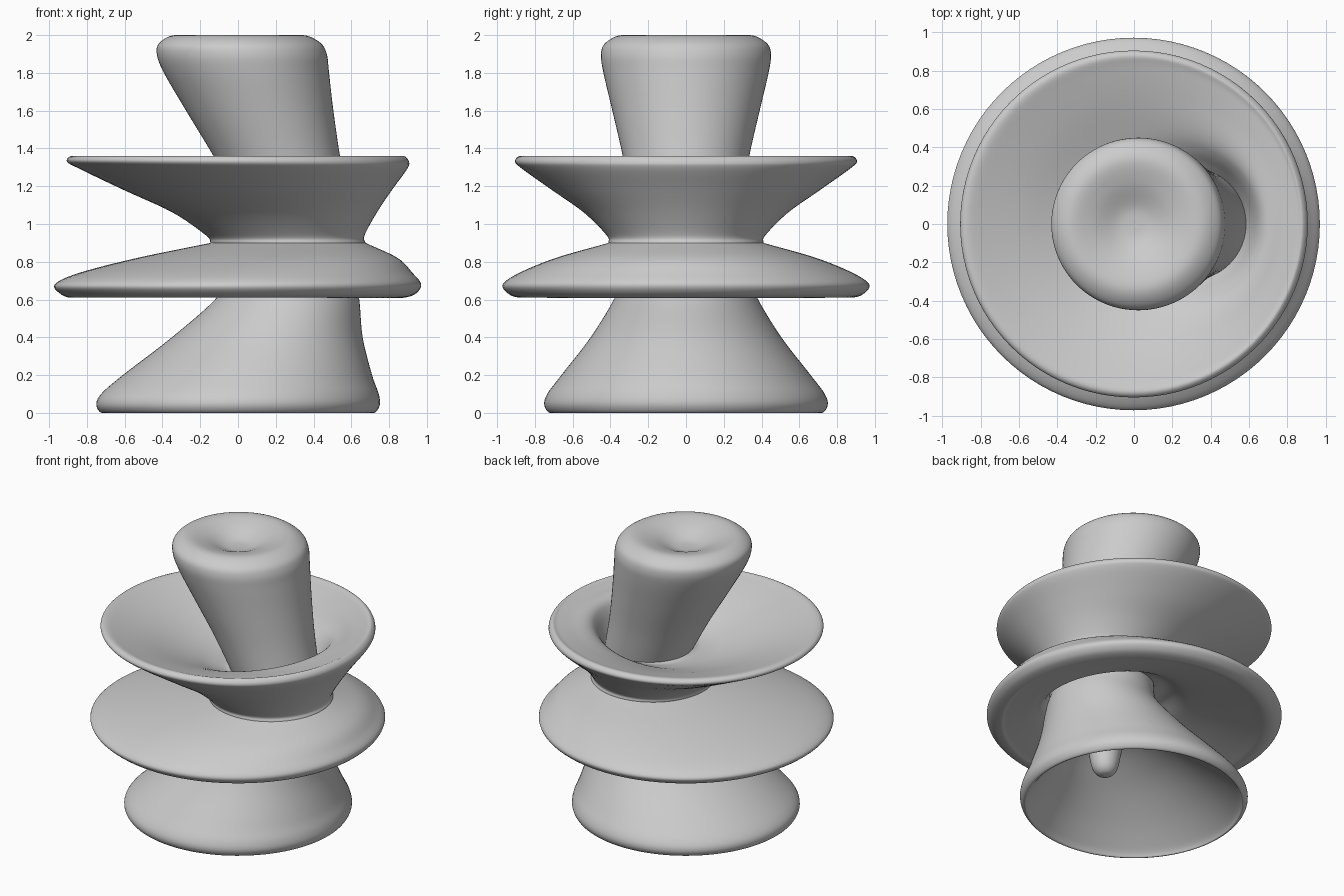
import bpy
import bmesh
import math
from mathutils import Vector

SIDES = 96
STEPS = 6

default_cube = bpy.data.objects.get("Cube")
if default_cube:
    bpy.data.objects.remove(default_cube, do_unlink=True)

# One plain grey for the whole sculpture
grey = bpy.data.materials.new("light grey")
grey.use_nodes = True
colour = (0.6, 0.6, 0.6, 1)
grey.diffuse_color = colour
shader = next(n for n in grey.node_tree.nodes if n.type == "BSDF_PRINCIPLED")
shader.inputs["Base Color"].default_value = colour
shader.inputs["Roughness"].default_value = 0.6


def smooth_path(points):
    """Catmull-Rom curve through (height, centre, radius, optional tilt)."""
    pts = [Vector((tuple(p) + (0,))[:4]) for p in points]
    pts = [pts[0] * 2 - pts[1]] + pts + [pts[-1] * 2 - pts[-2]]
    path = []
    for a, b, c, d in zip(pts, pts[1:], pts[2:], pts[3:]):
        for step in range(STEPS):
            t = step / STEPS
            path.append(b + (c - a) * t / 2
                        + (a * 2 - b * 5 + c * 4 - d) * t * t / 2
                        + (b * 3 - a - c * 3 + d) * t ** 3 / 2)
    path.append(pts[-2])
    return path


def skewed_lathe(name, points):
    """Skin circles that drift along x and may tilt, rising towards +x."""
    bm = bmesh.new()
    previous = None
    for height, centre, radius, tilt in smooth_path(points):
        radius = max(radius, 0.0)
        ring = []
        for i in range(SIDES):
            angle = math.tau * i / SIDES
            x = radius * math.cos(angle)
            z = min(max(height + tilt * x, 0.0), 2.0)
            ring.append(bm.verts.new((centre + x, radius * math.sin(angle), z)))
        if previous:
            for i in range(SIDES):
                j = (i + 1) % SIDES
                bm.faces.new((previous[i], previous[j], ring[j], ring[i]))
        previous = ring
    bmesh.ops.remove_doubles(bm, verts=bm.verts, dist=0.0001)
    bmesh.ops.recalc_face_normals(bm, faces=bm.faces)
    mesh = bpy.data.meshes.new(name)
    bm.to_mesh(mesh)
    bm.free()
    mesh.materials.append(grey)
    obj = bpy.data.objects.new(name, mesh)
    bpy.context.collection.objects.link(obj)
    bpy.ops.object.select_all(action="DESELECT")
    obj.select_set(True)
    bpy.context.view_layer.objects.active = obj
    bpy.ops.object.shade_smooth_by_angle(angle=math.radians(40))


# Leaning tapered column with a dimpled top
skewed_lathe("column", [
    (1.13, .29, .295), (1.36, .205, .335), (1.6, .115, .39),
    (1.8, .045, .437), (1.9, .02, .45),
    (1.96, .01, .425), (2, .005, .34), (1.975, 0, .22),
    (1.92, 0, .09), (1.91, 0, 0)])

# Upward flaring bowl, outside then inside with a deep groove at the column
skewed_lathe("bowl", [
    (.9, .265, .41), (.94, .25, .42), (1.06, .195, .54),
    (1.18, .105, .71), (1.29, .03, .865), (1.33, 0, .905),
    (1.36, 0, .88), (1.345, .03, .82, .01), (1.3, .11, .66, .07),
    (1.245, .2, .48, .18), (1.2, .25, .39, .2),
    (1.15, .28, .325, .1), (1.13, .29, .295)])

# Wide drooping disc, top then underside with a groove at the neck
skewed_lathe("disc", [
    (.9, .265, .41), (.82, .155, .69), (.74, .04, .885),
    (.68, 0, .97), (.63, 0, .94), (.61, 0, .88),
    (.622, .03, .82, -.01), (.655, .1, .66, -.05),
    (.69, .19, .5, -.12), (.725, .24, .41, -.2), (.76, .28, .345, -.1)])

# Hollow flared foot, outside then inside
skewed_lathe("foot", [
    (.76, .28, .345, -.1), (.7, .27, .345), (.6, .26, .382),
    (.4, .155, .505), (.2, .05, .66), (.1, .01, .735), (.04, 0, .75),
    (0, 0, .72), (.04, 0, .68), (.16, .07, .55, -.04),
    (.3, .17, .37, -.1), (.42, .24, .2, -.05), (.47, .25, 0)])

# Rounded stalk hanging inside the foot
skewed_lathe("inner_stalk", [
    (.46, .25, .15), (.3, .25, .11), (.18, .25, .085),
    (.13, .25, .05), (.115, .25, 0)])
